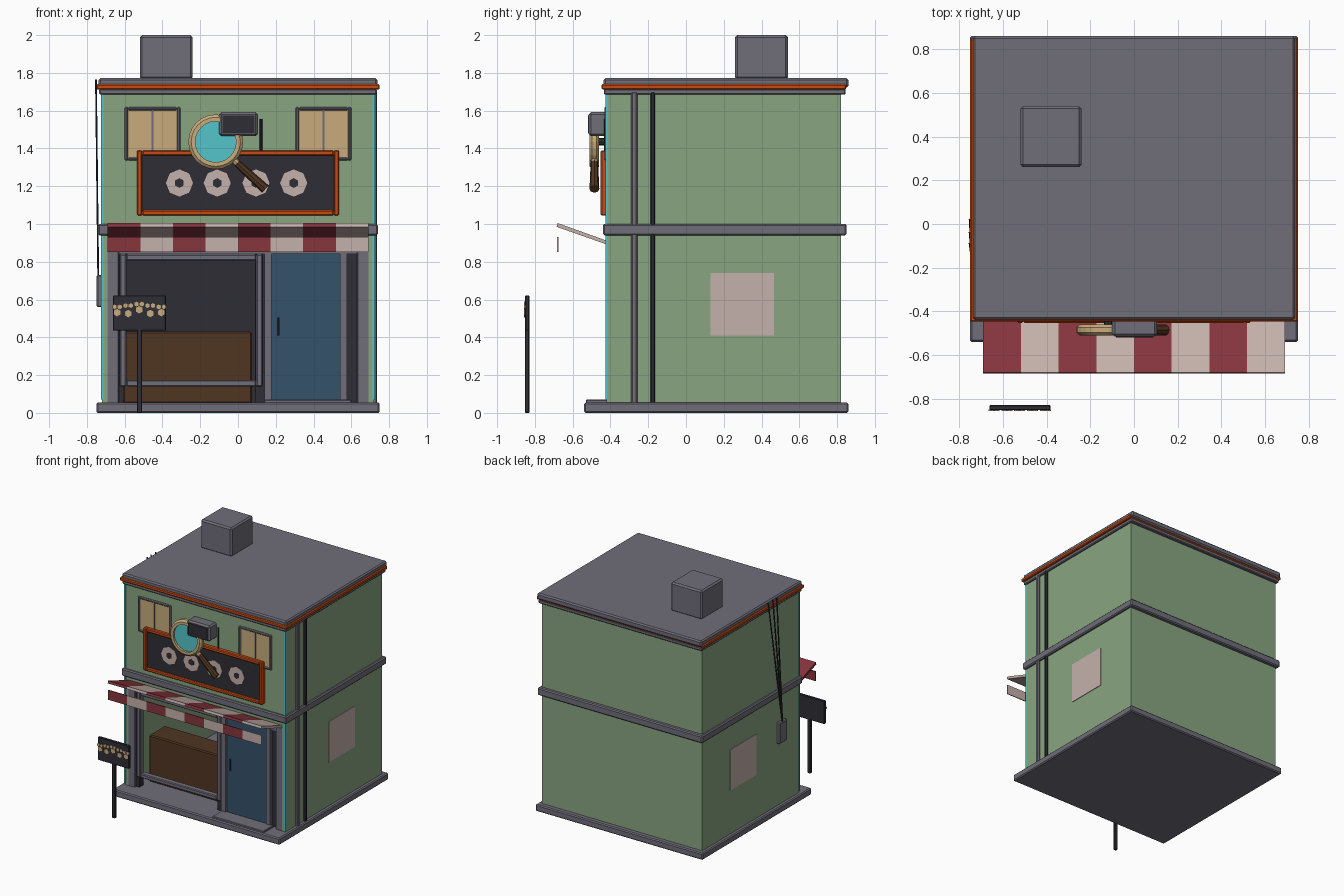
import bpy, bmesh, math
from mathutils import Vector

if "Cube" in bpy.data.objects:
    bpy.data.objects.remove(bpy.data.objects["Cube"])

COLORS = {
    "grey": (0.16, 0.153, 0.19), "green": (0.25, 0.375, 0.22), "dark": (0.026, 0.026, 0.036),
    "orange": (0.58, 0.07, 0.006), "tan": (0.58, 0.41, 0.2), "teal": (0.09, 0.56, 0.6),
    "brown": (0.08, 0.036, 0.015), "red": (0.24, 0.035, 0.048), "pale": (0.56, 0.44, 0.41),
    "blue": (0.036, 0.085, 0.145)}
MATS = {}
for n, c in COLORS.items():
    MATS[n] = bpy.data.materials.new(n)
    MATS[n].diffuse_color = (*c, 1)


def add(name, bm, *mats):
    me = bpy.data.meshes.new(name)
    bm.to_mesh(me)
    bm.free()
    ob = bpy.data.objects.new(name, me)
    for m in mats:
        me.materials.append(MATS[m])
    bpy.context.collection.objects.link(ob)
    return ob


def box(name, mat, x, y, z, bevel=0):
    bm = bmesh.new()
    bmesh.ops.create_cube(bm, size=1)
    for v in bm.verts:
        v.co = [(a + b) / 2 + k * (b - a) for k, (a, b) in zip(v.co, (x, y, z))]
    ob = add(name, bm, mat)
    if bevel:
        m = ob.modifiers.new("bevel", "BEVEL")
        m.width, m.segments = bevel, 1
    return ob


def rod(name, mat, a, b, r, r2=None, sides=8):
    a, b = Vector(a), Vector(b)
    bm = bmesh.new()
    bmesh.ops.create_cone(bm, cap_ends=True, segments=sides, radius1=r,
                          radius2=r if r2 is None else r2, depth=(b - a).length)
    ob = add(name, bm, mat)
    ob.location = (a + b) / 2
    ob.rotation_euler = (b - a).to_track_quat("Z", "Y").to_euler()
    return ob


def frame(name, mat, x, y, z, t):
    """Rectangular frame of bar width t in the front plane."""
    for i in (0, 1):
        xe = (x[0], x[0] + t) if i == 0 else (x[1] - t, x[1])
        ze = (z[0], z[0] + t) if i == 0 else (z[1] - t, z[1])
        box(name + "_side", mat, xe, y, z, 0.006)
        box(name + "_rail", mat, (x[0] + t, x[1] - t), y, ze, 0.006)


# base and door step
box("base_slab", "grey", (-.75, .75), (-.54, .86), (0, .055), .008)
box("door_step", "grey", (.14, .60), (-.53, -.40), (.05, .07), .004)

# hollow shell
for s, side in ((-1, "left"), (1, "right")):
    box(side + "_wall", "green", sorted((s * .69, s * .72)), (-.42, .82), (.05, 1.7))
    box(side + "_wall_panel", "pale", sorted((s * .715, s * .725)), (.13, .465), (.41, .74))
    box(side + "_corner_light", "teal", sorted((s * .712, s * .724)), (-.425, -.415), (.07, 1.69))
    box(side + "_column", "grey", sorted((s * .63, s * .705)), (-.42, -.33), (.05, .9), .006)
box("back_wall", "green", (-.69, .69), (.79, .82), (.05, 1.7))
box("upper_front_wall", "green", (-.69, .69), (-.42, -.39), (.88, 1.7))
box("shop_back_panel", "dark", (-.69, .69), (.76, .79), (.05, .9))
box("shop_ceiling", "grey", (-.69, .69), (-.40, .79), (.88, .91))

# bands and roof
box("middle_band", "grey", (-.74, .74), (-.44, .85), (.94, 1.0), .008)
box("roof_lower_band", "grey", (-.735, .735), (-.435, .845), (1.685, 1.715), .006)
box("roof_orange_band", "orange", (-.75, .75), (-.447, .848), (1.712, 1.74), .006)
box("roof_slab", "grey", (-.738, .738), (-.437, .86), (1.722, 1.772), .01)
box("roof_box", "grey", (-.52, -.24), (.26, .54), (1.765, 2.0), .012)

# shop window, counter and door
frame("shop_window_frame", "grey", (-.625, .13), (-.41, -.36), (.14, .84), .034)
box("window_left_post", "dark", (-.632, -.605), (-.40, -.35), (.05, .85))
box("window_right_post", "dark", (.09, .145), (-.39, -.35), (.05, .85))
box("shop_header", "grey", (-.63, .63), (-.41, -.36), (.84, .90))
box("counter", "brown", (-.61, .075), (-.27, -.07), (.05, .43), .008)
box("door_divider", "grey", (.14, .178), (-.415, -.36), (.05, .85))
box("door", "blue", (.175, .545), (-.395, -.365), (.065, .84))
box("door_frame", "grey", (.54, .578), (-.415, -.36), (.05, .85))
box("door_side_panel", "dark", (.575, .635), (-.39, -.36), (.05, .85))
rod("door_handle", "dark", (.215, -.405, .41), (.215, -.405, .505), .006)

# upper windows
for s in (-1, 1):
    x = sorted((s * .305, s * .60))
    frame("upper_window_frame", "grey", x, (-.432, -.41), (1.335, 1.62), .018)
    box("upper_window_pane", "tan", x, (-.425, -.418), (1.34, 1.615))
    box("upper_window_bar", "grey", (s * .4525 - .005, s * .4525 + .005), (-.43, -.42), (1.34, 1.61))

# sign board with plain pale tiles
frame("sign_frame", "orange", (-.535, .535), (-.452, -.415), (1.045, 1.39), .028)
box("sign_panel", "dark", (-.51, .51), (-.437, -.418), (1.07, 1.365))
for x in (-.31, -.11, .095, .295):
    rod("sign_tile", "pale", (x, -.434, 1.217), (x, -.441, 1.217), .072, sides=8)
    rod("sign_tile_dot", "dark", (x, -.438, 1.217), (x, -.4425, 1.217), .026, sides=6)

# magnifying glass
R, C = .125, Vector((-.118, -.485, 1.435))
bm = bmesh.new()
prof = [(.145, -.012), (.145, .012), (.13, .025), (.108, .025), (.108, -.025), (.13, -.025)]
n = 24
rings = [[bm.verts.new(C + Vector((r * math.cos(2 * math.pi * i / n), y, r * math.sin(2 * math.pi * i / n))))
          for r, y in prof] for i in range(n)]
for i in range(n):
    for j in range(6):
        a, b, k = rings[i], rings[(i + 1) % n], (j + 1) % 6
        bm.faces.new((a[j], a[k], b[k], b[j]))
bmesh.ops.recalc_face_normals(bm, faces=bm.faces)
add("lens_ring", bm, "tan")
rod("lens", "teal", C + Vector((0, .008, 0)), C - Vector((0, .008, 0)), .112, sides=24)
rod("lens_collar", "tan", (-.025, -.485, 1.34), (.0, -.485, 1.317), .019)
rod("lens_handle", "brown", (-.005, -.485, 1.322), (.145, -.485, 1.185), .02, .026)
rod("lens_support", "dark", C, (C.x, -.41, C.z), .02)

# spot box above the sign
box("spot_box", "grey", (-.10, .105), (-.515, -.415), (1.465, 1.592), .012)
box("spot_box_face", "dark", (-.083, .088), (-.52, -.512), (1.483, 1.574))
rod("spot_cable", "dark", (.122, -.427, 1.38), (.122, -.427, 1.555), .007)

# striped awning: slanted sheet and hanging valance
N, X0, X1 = 8, -.69, .69


def striped(name, section):
    bm = bmesh.new()
    rows = [[bm.verts.new((X0 + (X1 - X0) * i / N, y, z)) for y, z in section] for i in range(N + 1)]
    for i in range(N):
        for j in range(4):
            k = (j + 1) % 4
            f = bm.faces.new((rows[i][j], rows[i][k], rows[i + 1][k], rows[i + 1][j]))
            f.material_index = i % 2
    bm.faces.new(rows[0])
    bm.faces.new(rows[-1]).material_index = 1
    bmesh.ops.recalc_face_normals(bm, faces=bm.faces)
    return add(name, bm, "red", "pale")


striped("awning", [(-.68, 1.005), (-.685, .985), (-.415, .89), (-.415, .91)])
striped("awning_valance", [(-.683, .93), (-.683, .852), (-.676, .852), (-.676, .93)])

# right side pipes
box("right_pipe_grey", "grey", (.715, .737), (-.29, -.258), (.05, 1.70), .006)
box("right_pipe_dark", "dark", (.715, .737), (-.188, -.163), (.05, 1.70), .006)

# left side meter box and cables
box("meter_box", "grey", (-.748, -.715), (-.235, -.135), (.56, .73), .006)
for y in (.02, -.04, -.09):
    rod("roof_cable", "dark", (-.752, y, 1.765), (-.740, -.18, .72), .005, sides=6)

# street sign on a post
box("street_post", "dark", (-.535, -.507), (-.853, -.829), (0, .45), .004)
box("street_board", "dark", (-.662, -.382), (-.852, -.829), (.435, .622), .004)
for i in range(5):
    x, z = -.64 + i * .0585, (.545, .552, .56, .552, .545)[i]
    for dx, dz, r in ((0, -.014 - .012 * (i in (1, 3)), .02), (-.014, .016, .013), (.014, .016, .013)):
        rod("street_ornament", "tan", (x + dx, -.850, z + dz), (x + dx, -.8565, z + dz), r, sides=6)

for m in bpy.data.materials:
    if m.users and not m.is_grease_pencil:
        m.use_nodes = True
        m.node_tree.nodes["Principled BSDF"].inputs["Base Color"].default_value = m.diffuse_color
